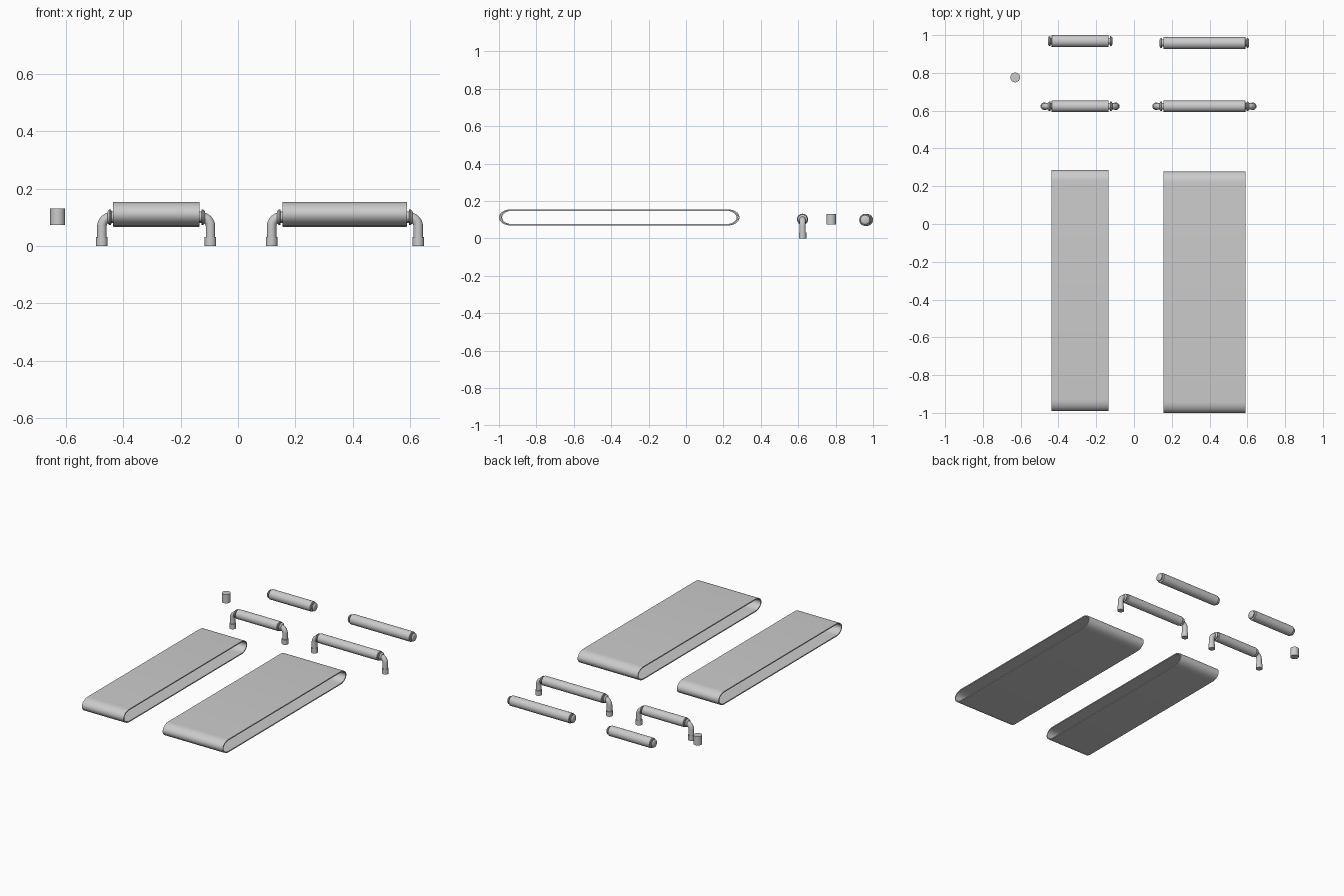
import bpy, bmesh
from math import sin, cos, pi, radians
from mathutils import Vector

if "Cube" in bpy.data.objects:
    bpy.data.objects.remove(bpy.data.objects["Cube"])


def make(name, bm):
    bmesh.ops.remove_doubles(bm, verts=bm.verts, dist=1e-5)
    bmesh.ops.recalc_face_normals(bm, faces=bm.faces)
    me = bpy.data.meshes.new(name)
    bm.to_mesh(me)
    bm.free()
    ob = bpy.data.objects.new(name, me)
    bpy.context.collection.objects.link(ob)
    bpy.ops.object.select_all(action='DESELECT')
    bpy.context.view_layer.objects.active = ob
    ob.select_set(True)
    bpy.ops.object.shade_smooth_by_angle(angle=radians(35))
    return ob


def tube(bm, rings, seg=32):
    """Skin circles given as (centre, axis angle in the xz plane, radius) and cap both ends."""
    loops = []
    for c, a, r in rings:
        side = Vector((-sin(a), 0, cos(a)))
        loops.append([bm.verts.new(Vector(c) + side * r * cos(2 * pi * i / seg)
                                   + Vector((0, r * sin(2 * pi * i / seg), 0)))
                      for i in range(seg)])
    for p, q in zip(loops, loops[1:]):
        for i in range(seg):
            j = (i + 1) % seg
            bm.faces.new((p[i], p[j], q[j], q[i]))
    bm.faces.new(loops[0])
    bm.faces.new(loops[-1])


def roller(name, x0, x1, y, z, r):
    # Drum with a narrow neck and a rounded collar beyond each end
    half = [(-0.019, 0.018), (-0.016, 0.023), (-0.012, 0.026), (-0.008, 0.026),
            (-0.006, 0.022), (-0.006, 0.018), (0, 0.018), (0, r - 0.002), (0.002, r)]
    prof = [(x0 + d, q) for d, q in half] + [(x1 - d, q) for d, q in reversed(half)]
    bm = bmesh.new()
    tube(bm, [((x, y, z), 0, q) for x, q in prof])
    return make(name, bm)


def bent_leg(name, x, y, z, inward):
    # Foot sleeve, upright pipe, then a quarter bend running into the roller
    bend, r = 0.034, 0.0165
    rings = [((x, y, 0), pi / 2, 0.02), ((x, y, 0.032), pi / 2, 0.02),
             ((x, y, 0.032), pi / 2, r)]
    for k in range(11):
        t = pi / 2 * k / 10
        rings.append(((x + inward * bend * (1 - cos(t)), y, z - bend + bend * sin(t)),
                      pi / 2 - inward * t, r))
    end = 0 if inward > 0 else pi
    rings.append(((x + inward * 0.05, y, z), end, r))
    bm = bmesh.new()
    tube(bm, rings, 24)
    return make(name, bm)


def belt(name, x0, x1, y0, y1):
    # Closed thin loop with rounded ends, open at both sides
    zc, hz, end, thick, n = 0.112, 0.0425, 0.06, 0.007, 16

    def outline(t):
        pts = []
        for yc, start in ((y1 - end, -pi / 2), (y0 + end, pi / 2)):
            for i in range(n + 1):
                a = start + pi * i / n
                pts.append((yc + (end - t) * cos(a), zc + (hz - t) * sin(a)))
        return pts

    bm = bmesh.new()
    loops = [[bm.verts.new((x, y, z)) for y, z in outline(t)]
             for x, t in ((x0, 0), (x1, 0), (x1, thick), (x0, thick))]
    m = len(loops[0])
    for k in range(4):
        p, q = loops[k], loops[(k + 1) % 4]
        for i in range(m):
            j = (i + 1) % m
            bm.faces.new((p[i], p[j], q[j], q[i]))
    return make(name, bm)


# label, belt edges in x, belt ends in y, loose roller y, leg positions in x
sets = [("narrow", -0.436, -0.134, -0.99, 0.286, 0.968, -0.475, -0.096),
        ("wide", 0.155, 0.59, -1.0, 0.277, 0.958, 0.117, 0.629)]
for tag, x0, x1, y0, y1, yr, la, lb in sets:
    belt(tag + "_belt", x0, x1, y0, y1)
    roller(tag + "_loose_roller", x0, x1, yr, 0.099, 0.032)
    roller(tag + "_mounted_roller", x0, x1, 0.623, 0.102, 0.030)
    bent_leg(tag + "_left_leg", la, 0.623, 0.102, 1)
    bent_leg(tag + "_right_leg", lb, 0.623, 0.102, -1)

# Short loose pin
bm = bmesh.new()
tube(bm, [((-0.629, 0.776, 0.073), pi / 2, 0.026), ((-0.629, 0.776, 0.131), pi / 2, 0.026)])
make("loose_pin", bm)
